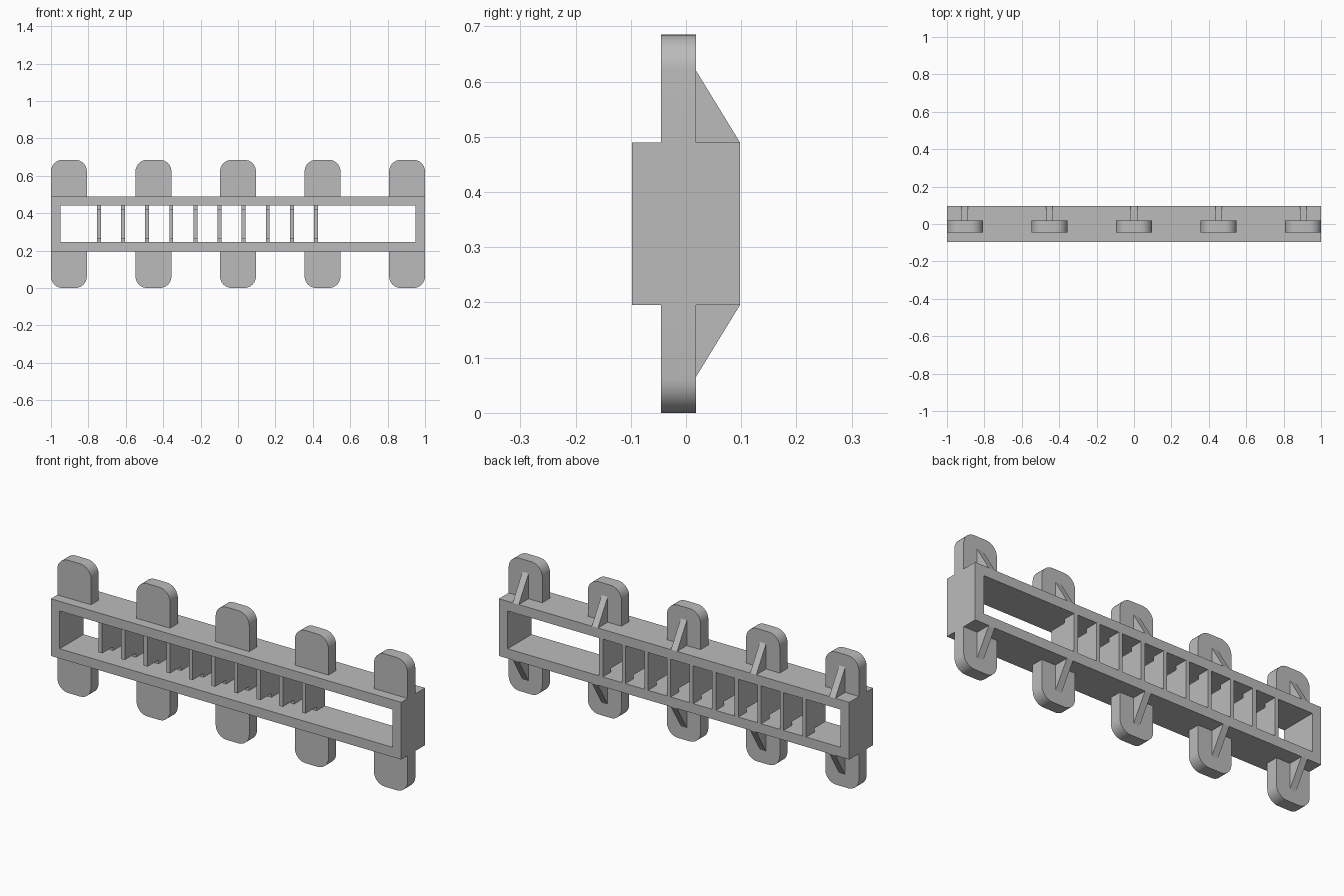
import bpy
import bmesh
from math import cos, sin, pi, radians
from mathutils import Vector

cube = bpy.data.objects.get("Cube")
if cube:
    bpy.data.objects.remove(cube, do_unlink=True)

grey = bpy.data.materials.new("plain grey")
grey.use_nodes = True
COLOUR = (0.5, 0.5, 0.5, 1)
grey.diffuse_color = COLOUR
grey.node_tree.nodes["Principled BSDF"].inputs["Base Color"].default_value = COLOUR

DEPTH = 0.0975                      # half depth of the frame
BOTTOM, TOP = 0.195, 0.49
MIDDLE = (BOTTOM + TOP) / 2
HEIGHT = 2 * MIDDLE
WALL = 0.05


def finish(name, bm, smooth=False):
    bmesh.ops.recalc_face_normals(bm, faces=bm.faces)
    mesh = bpy.data.meshes.new(name)
    bm.to_mesh(mesh)
    bm.free()
    mesh.materials.append(grey)
    obj = bpy.data.objects.new(name, mesh)
    bpy.context.collection.objects.link(obj)
    if smooth:
        bpy.ops.object.select_all(action="DESELECT")
        obj.select_set(True)
        bpy.context.view_layer.objects.active = obj
        bpy.ops.object.shade_smooth_by_angle(angle=radians(35))
    return obj


def prism(name, points, shift, smooth=False):
    """Extrude a flat outline along the shift vector."""
    bm = bmesh.new()
    face = bm.faces.new([bm.verts.new(p) for p in points])
    result = bmesh.ops.extrude_face_region(bm, geom=[face])
    moved = [v for v in result["geom"] if isinstance(v, bmesh.types.BMVert)]
    bmesh.ops.translate(bm, verts=moved, vec=Vector(shift))
    return finish(name, bm, smooth)


def rectangle(half_width, low, high, y):
    return [(x, y, z) for x, z in ((-half_width, low), (half_width, low),
                                   (half_width, high), (-half_width, high))]


# Open rectangular frame: four joined walls around a through opening
bm = bmesh.new()
rings = []
for y in (-DEPTH, DEPTH):
    for inset in (0, WALL):
        rings.append([bm.verts.new(p) for p in
                      rectangle(1 - inset, BOTTOM + inset, TOP - inset, y)])
front_out, front_in, back_out, back_in = rings
for a, b in ((front_out, front_in), (back_out, back_in),
             (front_out, back_out), (front_in, back_in)):
    for i in range(4):
        j = (i + 1) % 4
        bm.faces.new((a[i], a[j], b[j], b[i]))
finish("frame", bm)

# Thin dividers, full height at the back and stepped in at the front
THICK = 0.021
FRONT, STEP = -0.06, 0.03
inner, notch = TOP - WALL, 0.02
upper = [(DEPTH, inner), (STEP, inner), (STEP, inner - notch), (FRONT, inner - notch)]
outline = upper + [(y, HEIGHT - z) for y, z in reversed(upper)]
for n in range(10):
    x = -0.744 + n * 0.129 - THICK / 2
    prism(f"divider_{n + 1}", [(x, y, z) for y, z in outline], (THICK, 0, 0))

# Rounded tabs with sloping braces behind, above and below the frame
HALF, RADIUS, PEAK = 0.096, 0.062, HEIGHT
TAB_FRONT, TAB_BACK = -0.045, 0.018
BRACE = 0.035
for n in range(5):
    centre = -0.904 + n * 0.452
    tab = [(centre + HALF, TOP), ]
    for side, start in ((1, 0), (-1, pi / 2)):
        for k in range(9):
            a = start + k * pi / 16
            tab.append((centre + side * (HALF - RADIUS) + RADIUS * cos(a),
                        PEAK - RADIUS + RADIUS * sin(a)))
    tab.append((centre - HALF, TOP))
    brace = [(TAB_BACK, TOP), (DEPTH, TOP), (TAB_BACK, 0.62)]
    for level in ("upper", "lower"):
        def place(z):
            return z if level == "upper" else HEIGHT - z
        prism(f"{level}_tab_{n + 1}", [(x, TAB_FRONT, place(z)) for x, z in tab],
              (0, TAB_BACK - TAB_FRONT, 0), smooth=True)
        prism(f"{level}_brace_{n + 1}",
              [(centre - BRACE / 2, y, place(z)) for y, z in brace], (BRACE, 0, 0))
